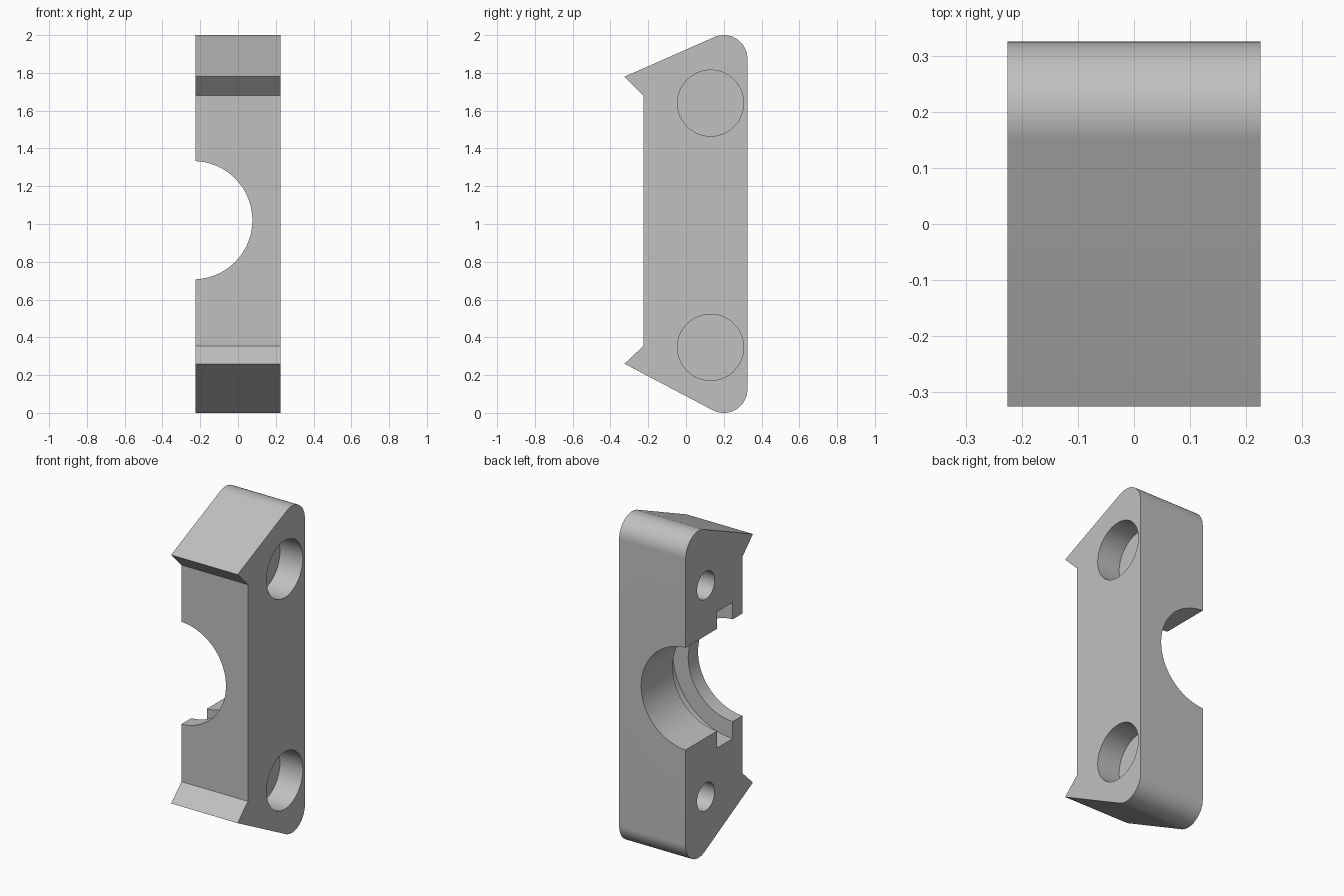
import bpy, bmesh, math
from mathutils import Matrix, Vector

cube = bpy.data.objects.get("Cube")
if cube:
    bpy.data.objects.remove(cube, do_unlink=True)

HALF_W = 0.225      # half width along x
BACK = 0.325        # back face, and tip of the front hooks
FRONT = -0.225      # main front face
ROUND = 0.125       # back corner radius

grey = bpy.data.materials.new("plain grey")
grey.use_nodes = True
colour = (0.53, 0.53, 0.53, 1)
grey.diffuse_color = colour
grey.node_tree.nodes["Principled BSDF"].inputs["Base Color"].default_value = colour


def add_object(name, bm):
    mesh = bpy.data.meshes.new(name)
    bm.to_mesh(mesh)
    bm.free()
    mesh.materials.append(grey)
    obj = bpy.data.objects.new(name, mesh)
    bpy.context.collection.objects.link(obj)
    return obj


def arc(cy, cz, start, end, steps=24):
    angles = [math.radians(start + (end - start) * i / steps) for i in range(steps + 1)]
    return [(cy + ROUND * math.cos(a), cz + ROUND * math.sin(a)) for a in angles]


# Clamp body: side profile (y, z) with two front hooks, extruded across x
profile = [(-BACK, 0.26)]
profile += arc(BACK - ROUND, ROUND, -117.5, 0)
profile += arc(BACK - ROUND, 2 - ROUND, 0, 113.8)
profile += [(-BACK, 1.78), (FRONT, 1.68), (FRONT, 0.355)]
bm = bmesh.new()
face = bm.faces.new([bm.verts.new((-HALF_W, y, z)) for y, z in profile])
result = bmesh.ops.extrude_face_region(bm, geom=[face])
moved = [v for v in result["geom"] if isinstance(v, bmesh.types.BMVert)]
bmesh.ops.translate(bm, verts=moved, vec=(2 * HALF_W, 0, 0))
bmesh.ops.recalc_face_normals(bm, faces=bm.faces)
body = add_object("clamp_body", bm)


def cut_cylinder(name, radius, start, end, sides=96):
    """Cut a round hole running from start to end out of the body."""
    a, b = Vector(start), Vector(end)
    turn = (b - a).to_track_quat('Z', 'Y').to_matrix().to_4x4()
    bm = bmesh.new()
    bmesh.ops.create_cone(bm, cap_ends=True, segments=sides, radius1=radius,
                          radius2=radius, depth=(b - a).length,
                          matrix=Matrix.Translation((a + b) / 2) @ turn)
    cutter = add_object(name, bm)
    cutter.hide_render = True
    mod = body.modifiers.new(name, 'BOOLEAN')
    mod.operation, mod.solver, mod.object = 'DIFFERENCE', 'EXACT', cutter
    bpy.ops.object.modifier_apply(modifier=name)
    bpy.data.objects.remove(cutter, do_unlink=True)


bpy.ops.object.select_all(action='DESELECT')
bpy.context.view_layer.objects.active = body
body.select_set(True)

# Half-round saddle through the clamp, with a wider ring groove inside
AXIS_X, AXIS_Z = -0.237, 1.02
cut_cylinder("saddle", 0.313, (AXIS_X, -0.5, AXIS_Z), (AXIS_X, 0.5, AXIS_Z), 128)
cut_cylinder("ring_groove", 0.417, (AXIS_X, -0.13, AXIS_Z), (AXIS_X, 0.02, AXIS_Z), 128)

# Bolt holes: wide head recess from one side, narrow blind hole from the other
for z in (1.64, 0.347):
    cut_cylinder("head_recess", 0.175, (0.07, 0.13, z), (0.4, 0.13, z))
    cut_cylinder("bolt_hole", 0.085, (-0.4, 0.13, z), (0.05, 0.13, z), 64)

bpy.ops.object.shade_smooth_by_angle(angle=math.radians(20))
